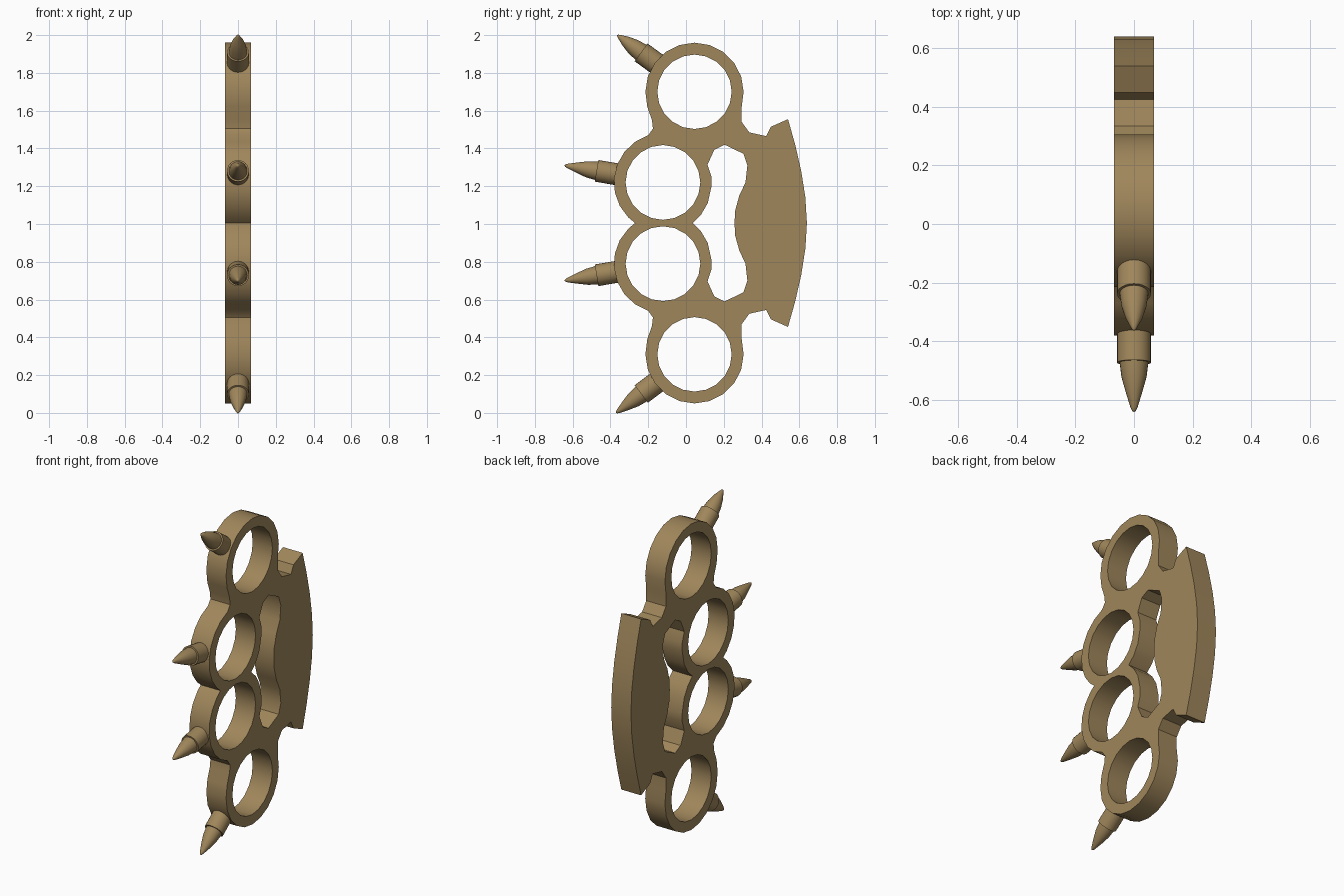
import bpy
import bmesh
from math import cos, sin, radians, pi
from mathutils import Matrix, Vector

if "Cube" in bpy.data.objects:
    bpy.data.objects.remove(bpy.data.objects["Cube"], do_unlink=True)

MID = 1.005          # height of the mirror line of the body
HALF_WIDTH = 0.068

# One brass colour for everything
brass = bpy.data.materials.new("brass")
brass.use_nodes = True
colour = (0.35, 0.24, 0.105, 1)
brass.diffuse_color = colour
brass.node_tree.nodes["Principled BSDF"].inputs["Base Color"].default_value = colour


def arc(cy, cz, r, start, end, steps):
    angles = [radians(start + (end - start) * i / steps) for i in range(steps + 1)]
    return [(cy + r * cos(a), cz + r * sin(a)) for a in angles]


def flip(points):
    return [(y, 2 * MID - z) for y, z in points]


def closed_mirror(half):
    """Upper half whose first and last points lie on the mirror line."""
    return half + flip(half[1:-1])[::-1]


def add_object(name, mesh, angle):
    mesh.materials.clear()
    mesh.materials.append(brass)
    obj = bpy.data.objects.new(name, mesh)
    bpy.context.scene.collection.objects.link(obj)
    bpy.ops.object.select_all(action="DESELECT")
    obj.select_set(True)
    bpy.context.view_layer.objects.active = obj
    bpy.ops.object.shade_smooth_by_angle(angle=radians(angle))
    return obj


# Body outline: inner finger ring, outer finger ring, then the palm grip
outline = [(-0.27, MID)]
outline += arc(-0.12, 1.22, 0.262, 225, 125, 6)
outline += [(-0.2, 1.47), (-0.175, 1.505), (-0.18, 1.55), (-0.205, 1.62)]
outline += arc(0.045, 1.70, 0.26, 180, 0, 10)
outline += [(0.295, 1.62), (0.295, 1.54), (0.335, 1.485), (0.425, 1.465),
            (0.45, 1.515), (0.54, 1.555), (0.578, 1.42), (0.61, 1.28),
            (0.632, 1.14), (0.64, MID)]

# Opening between the finger rings and the grip
opening = [(0.257, MID), (0.26, 1.07), (0.282, 1.15), (0.315, 1.22), (0.325, 1.31),
           (0.304, 1.372), (0.204, 1.42), (0.15, 1.393), (0.114, 1.314),
           (0.135, 1.25), (0.135, 1.20), (0.115, 1.11), (0.08, 1.05), (0.035, MID)]

outer_hole = arc(0.045, 1.70, 0.197, 0, 342, 19)
inner_hole = arc(-0.122, 1.22, 0.198, 0, 342, 19)
loops = [closed_mirror(outline), closed_mirror(opening),
         outer_hole, inner_hole, flip(outer_hole), flip(inner_hole)]

# Filled, extruded flat curve turned into the body mesh
curve = bpy.data.curves.new("body_profile", "CURVE")
curve.dimensions = "2D"
curve.fill_mode = "BOTH"
curve.extrude = HALF_WIDTH
for loop in loops:
    spline = curve.splines.new("POLY")
    spline.points.add(len(loop) - 1)
    for point, (y, z) in zip(spline.points, loop):
        point.co = (y, z, 0, 1)
    spline.use_cyclic_u = True
helper = bpy.data.objects.new("body_profile", curve)
bpy.context.scene.collection.objects.link(helper)
bpy.context.view_layer.update()
evaluated = helper.evaluated_get(bpy.context.evaluated_depsgraph_get())
body_mesh = bpy.data.meshes.new_from_object(evaluated)
bpy.data.objects.remove(helper, do_unlink=True)

bm = bmesh.new()
bm.from_mesh(body_mesh)
bmesh.ops.remove_doubles(bm, verts=bm.verts, dist=0.0005)
# Profile plane (x, y, z) becomes world (y, z, x)
bm.transform(Matrix(((0, 0, 1, 0), (1, 0, 0, 0), (0, 1, 0, 0), (0, 0, 0, 1))))
bmesh.ops.recalc_face_normals(bm, faces=bm.faces)
bm.to_mesh(body_mesh)
bm.free()
add_object("knuckle_body", body_mesh, 32)


def spike(name, base, tip, sides=24):
    """Short round socket with a slightly bulging pointed tip."""
    start, end = Vector((0, *base)), Vector((0, *tip))
    axis = end - start
    length = axis.length
    profile = [(0.058, 0), (0.058, 0.105), (0.049, 0.105), (0.043, 0.155),
               (0.029, 0.205), (0.012, length - 0.016), (0.006, length - 0.004)]
    turn = axis.to_track_quat("Z", "Y")
    bm = bmesh.new()
    rings = []
    for r, h in profile:
        rings.append([bm.verts.new(start + turn @ Vector(
            (r * cos(2 * pi * i / sides), r * sin(2 * pi * i / sides), h)))
            for i in range(sides)])
    for low, high in zip(rings, rings[1:]):
        for i in range(sides):
            j = (i + 1) % sides
            bm.faces.new((low[i], low[j], high[j], high[i]))
    bm.faces.new(rings[0][::-1])
    point = bm.verts.new(end)
    for i in range(sides):
        bm.faces.new((rings[-1][i], rings[-1][(i + 1) % sides], point))
    bmesh.ops.recalc_face_normals(bm, faces=bm.faces)
    mesh = bpy.data.meshes.new(name)
    bm.to_mesh(mesh)
    bm.free()
    add_object(name, mesh, 40)


# Four spikes fanning out of the finger rings
spike("top_spike", (-0.153, 1.847), (-0.364, 2.0))
spike("upper_spike", (-0.37, 1.264), (-0.643, 1.31))
spike("lower_spike", (-0.37, 0.746), (-0.643, 0.70))
spike("bottom_spike", (-0.153, 0.163), (-0.37, 0.0))
